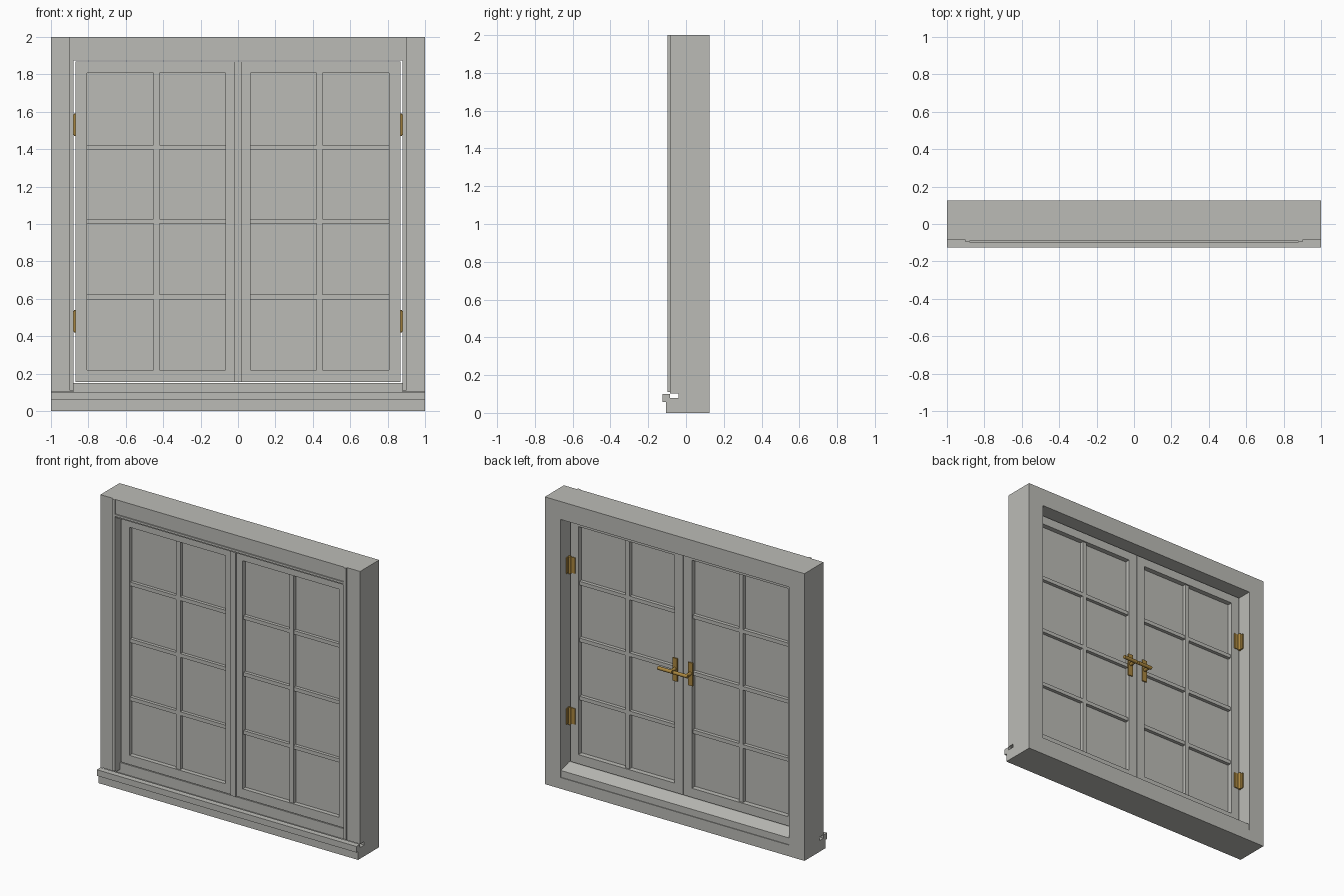
import bpy, bmesh, math

if "Cube" in bpy.data.objects:
    bpy.data.objects.remove(bpy.data.objects["Cube"])


def material(name, rgb):
    m = bpy.data.materials.new(name)
    m.diffuse_color = (*rgb, 1)
    m.use_nodes = True
    m.node_tree.nodes["Principled BSDF"].inputs["Base Color"].default_value = m.diffuse_color
    return m


GREY = material("warm_grey", (0.50, 0.50, 0.47))
BRASS = material("brass", (0.40, 0.24, 0.05))


def finish(name, bm, mat):
    bmesh.ops.recalc_face_normals(bm, faces=bm.faces)
    me = bpy.data.meshes.new(name)
    bm.to_mesh(me)
    bm.free()
    me.materials.append(mat)
    ob = bpy.data.objects.new(name, me)
    bpy.context.collection.objects.link(ob)
    return ob


def box(name, x, y, z, mat=GREY):
    """Box from (min, max) ranges."""
    bm = bmesh.new()
    bmesh.ops.create_cube(bm, size=1)
    for v in bm.verts:
        v.co = [r[0] if c < 0 else r[1] for c, r in zip(v.co, (x, y, z))]
    return finish(name, bm, mat)


def extrude(name, profile, x, mat=GREY):
    """Sweep a (y, z) profile along x."""
    bm = bmesh.new()
    face = bm.faces.new([bm.verts.new((x[0], a, b)) for a, b in profile])
    geo = bmesh.ops.extrude_face_region(bm, geom=[face])["geom"]
    for v in geo:
        if isinstance(v, bmesh.types.BMVert):
            v.co.x = x[1]
    return finish(name, bm, mat)


def rod(name, centre, radius, length, axis, mat=BRASS):
    bm = bmesh.new()
    bmesh.ops.create_cone(bm, cap_ends=True, segments=16, radius1=radius,
                          radius2=radius, depth=length)
    ob = finish(name, bm, mat)
    ob.location = centre
    ob.rotation_euler = {"x": (0, math.pi / 2, 0), "y": (math.pi / 2, 0, 0),
                         "z": (0, 0, 0)}[axis]
    for p in ob.data.polygons:
        p.use_smooth = len(p.vertices) == 4
    return ob


def span(side, a, b):
    return tuple(sorted((side * a, side * b)))


# Outer frame: sill with raised front lip, head and threshold
extrude("sill", [(-0.107, 0), (0.125, 0), (0.125, 0.078), (-0.085, 0.078),
                 (-0.085, 0.1), (-0.125, 0.1), (-0.125, 0.058),
                 (-0.107, 0.058)], (-1, 1))
box("head", (-0.88, 0.88), (-0.09, 0.125), (1.875, 2))
box("head_bead", (-0.88, 0.88), (-0.098, -0.088), (1.885, 1.9))
extrude("threshold", [(-0.04, 0.078), (0.12, 0.078), (0.12, 0.125),
                      (0.03, 0.15), (-0.04, 0.15)], (-0.88, 0.88))

# Sash depth range and glazing bar heights
SY = (-0.042, 0.03)
BARS = (0.61, 1.015, 1.41)

for side, tag in ((-1, "left"), (1, "right")):
    # Jamb with a notch above the sill groove, plus its front bead
    extrude(f"{tag}_jamb", [(-0.085, 0.102), (-0.04, 0.102), (-0.04, 0.078),
                            (0.125, 0.078), (0.125, 2), (-0.085, 2)],
            span(side, 0.88, 1))
    box(f"{tag}_jamb_bead", span(side, 0.88, 0.9), (-0.097, -0.083), (0.11, 2))

    # Sash stiles and rails
    box(f"{tag}_outer_stile", span(side, 0.808, 0.87), SY, (0.156, 1.868))
    box(f"{tag}_meeting_stile", span(side, 0.002, 0.066), SY, (0.156, 1.868))
    box(f"{tag}_bottom_rail", span(side, 0.066, 0.808), SY, (0.156, 0.22))
    box(f"{tag}_top_rail", span(side, 0.066, 0.808), SY, (1.808, 1.868))

    # Glass and glazing bars
    box(f"{tag}_glass", span(side, 0.06, 0.812), (-0.011, -0.005), (0.21, 1.815))
    box(f"{tag}_upright_bar", span(side, 0.421, 0.453), (-0.034, 0.02), (0.22, 1.808))
    for i, z in enumerate(BARS):
        box(f"{tag}_cross_bar_{i}", span(side, 0.066, 0.808), (-0.033, 0.019),
            (z - 0.013, z + 0.013))

    # Hinges: two leaves around a pin
    for i, z in enumerate((0.48, 1.53)):
        zr = (z - 0.055, z + 0.055)
        box(f"{tag}_hinge_sash_leaf_{i}", span(side, 0.83, 0.868), (0.028, 0.036), zr, BRASS)
        box(f"{tag}_hinge_frame_leaf_{i}", span(side, 0.873, 0.882), (0.03, 0.065), zr, BRASS)
        rod(f"{tag}_hinge_pin_{i}", (side * 0.868, 0.04, z), 0.01, 0.12, "z")

    # Handle: back plate, spindle and lever (both levers point the same way)
    hx = side * 0.06
    box(f"{tag}_handle_plate", (hx - 0.018, hx + 0.018), (0.028, 0.038), (0.935, 1.095), BRASS)
    rod(f"{tag}_handle_spindle", (hx, 0.062, 1.02), 0.012, 0.05, "y")
    rod(f"{tag}_handle_lever", (hx + 0.04, 0.085, 1.02), 0.012, 0.11, "x")

# Strip covering the joint between the sashes
box("meeting_strip", (-0.019, 0.019), (-0.055, -0.04), (0.156, 1.868))
